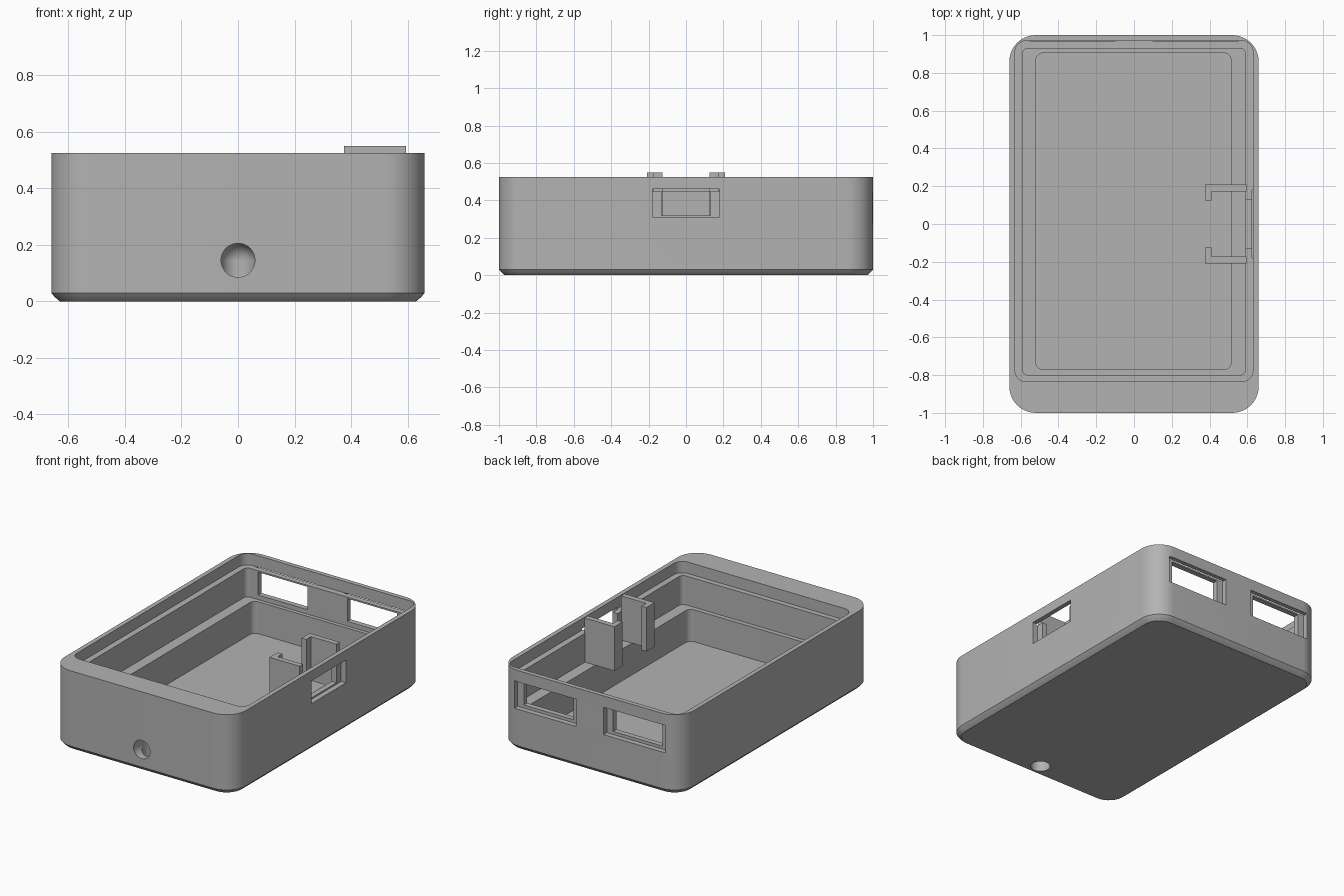
import bpy, bmesh, math
from mathutils import Matrix

if "Cube" in bpy.data.objects:
    bpy.data.objects.remove(bpy.data.objects["Cube"], do_unlink=True)

grey = bpy.data.materials.new("plain grey")
grey.use_nodes = True
grey.diffuse_color = (0.45, 0.45, 0.45, 1)
grey.node_tree.nodes["Principled BSDF"].inputs["Base Color"].default_value = (0.45, 0.45, 0.45, 1)


def add_object(name, bm):
    bmesh.ops.recalc_face_normals(bm, faces=bm.faces)
    mesh = bpy.data.meshes.new(name)
    bm.to_mesh(mesh)
    bm.free()
    mesh.materials.append(grey)
    obj = bpy.data.objects.new(name, mesh)
    bpy.context.collection.objects.link(obj)
    return obj


def rounded_outline(x0, x1, y0, y1, r, steps=10):
    corners = [(x1 - r, y1 - r), (x0 + r, y1 - r), (x0 + r, y0 + r), (x1 - r, y0 + r)]
    return [(cx + r * math.cos(a), cy + r * math.sin(a))
            for q, (cx, cy) in enumerate(corners)
            for a in [math.pi / 2 * (q + i / steps) for i in range(steps + 1)]]


def loft(name, rings):
    """Closed solid through rings given as (outline, z)."""
    bm = bmesh.new()
    loops = [[bm.verts.new((x, y, z)) for x, y in outline] for outline, z in rings]
    for low, high in zip(loops, loops[1:]):
        for i in range(len(low)):
            j = (i + 1) % len(low)
            bm.faces.new((low[i], low[j], high[j], high[i]))
    bm.faces.new(loops[0])
    bm.faces.new(loops[-1])
    return add_object(name, bm)


def block(name, x, y, z):
    outline = [(x[0], y[0]), (x[1], y[0]), (x[1], y[1]), (x[0], y[1])]
    return loft(name, [(outline, z[0]), (outline, z[1])])


def tube(name, centre, length, turn):
    bm = bmesh.new()
    bmesh.ops.create_cone(bm, cap_ends=True, segments=48, radius1=0.06, radius2=0.06, depth=length,
                          matrix=Matrix.Translation(centre) @ Matrix.Rotation(turn, 4, "X"))
    return add_object(name, bm)


def combine(target, tool, operation):
    mod = target.modifiers.new(operation, "BOOLEAN")
    mod.operation = operation
    mod.solver = "EXACT"
    mod.object = tool
    tool.hide_render = True
    bpy.context.view_layer.objects.active = target
    bpy.ops.object.modifier_apply(modifier=mod.name)
    bpy.data.objects.remove(tool, do_unlink=True)


# Outer shell with a rounded bottom edge
TOP = 0.525
edge = [(0, 0.03), (0.01, 0.018), (0.02, 0.008), (0.03, 0), (TOP, 0)]
body = loft("case_body", [(rounded_outline(-0.66 + i, 0.66 - i, -1 + i, 1 - i, 0.14 - i), z)
                          for z, i in edge])

# Stepped cavity: lid recess, upper chamber, lower chamber
for x0, x1, y0, y1, r, z in [(-0.63, 0.63, -0.835, 0.97, 0.06, 0.45),
                             (-0.59, 0.59, -0.80, 0.93, 0.03, 0.26),
                             (-0.52, 0.515, -0.77, 0.905, 0.04, 0.05)]:
    outline = rounded_outline(x0, x1, y0, y1, r)
    combine(body, loft("cavity_cutter", [(outline, z), (outline, 0.7)]), "DIFFERENCE")

# Side port: shallow outer recess and through opening
combine(body, block("port_recess", (0.625, 0.8), (-0.18, 0.18), (0.31, 0.46)), "DIFFERENCE")
combine(body, block("port_opening", (0.55, 0.8), (-0.13, 0.13), (0.32, 0.46)), "DIFFERENCE")

# Pair of back ports
for side in (-1, 1):
    def span(a, b):
        return sorted((side * a, side * b))
    combine(body, block("port_recess", span(0.10, 0.55), (0.965, 1.2), (0.27, 0.45)), "DIFFERENCE")
    combine(body, block("port_opening", span(0.145, 0.505), (0.91, 1.2), (0.29, 0.44)), "DIFFERENCE")

# Cord channel bending from the front face to the underside
bend = (0, -0.895, 0.145)
ball_mesh = bmesh.new()
bmesh.ops.create_uvsphere(ball_mesh, u_segments=48, v_segments=24, radius=0.06,
                          matrix=Matrix.Translation(bend))
channel = add_object("channel_cutter", ball_mesh)
combine(channel, tube("channel_front", (0, -1.045, 0.145), 0.3, math.pi / 2), "UNION")
combine(channel, tube("channel_down", (0, -0.895, -0.005), 0.3, 0), "UNION")
combine(body, channel, "DIFFERENCE")

# Hooked retaining clips beside the side port
for name, side in (("rear_clip", 1), ("front_clip", -1)):
    profile = [(0.595, 0.208), (0.375, 0.208), (0.375, 0.125), (0.41, 0.125), (0.41, 0.173), (0.595, 0.173)]
    outline = [(x, side * y) for x, y in profile]
    loft(name, [(outline, 0.26), (outline, 0.55)])

bpy.ops.object.select_all(action="DESELECT")
body.select_set(True)
bpy.context.view_layer.objects.active = body
bpy.ops.object.shade_smooth_by_angle(angle=math.radians(25))
